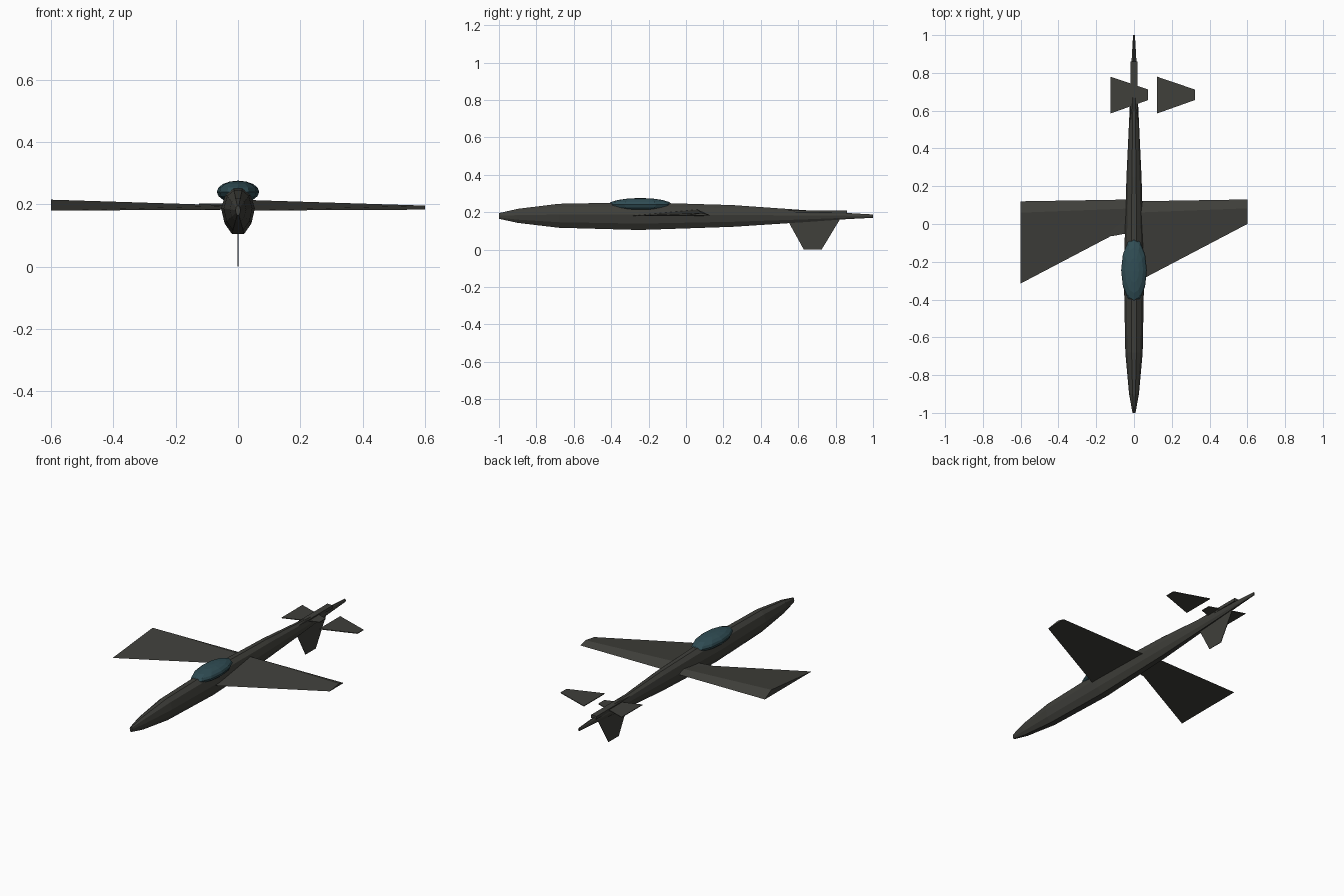
import bpy, bmesh
from mathutils import Matrix

if "Cube" in bpy.data.objects:
    bpy.data.objects.remove(bpy.data.objects["Cube"])


def material(name, rgb):
    m = bpy.data.materials.new(name)
    m.diffuse_color = (*rgb, 1)
    m.use_nodes = True
    m.node_tree.nodes["Principled BSDF"].inputs["Base Color"].default_value = m.diffuse_color
    return m


GREY = material("dark_grey", (0.05, 0.05, 0.043))
TEAL = material("canopy_teal", (0.03, 0.075, 0.09))


def finish(name, bm, mat):
    bmesh.ops.recalc_face_normals(bm, faces=bm.faces)
    mesh = bpy.data.meshes.new(name)
    bm.to_mesh(mesh)
    bm.free()
    ob = bpy.data.objects.new(name, mesh)
    bpy.context.collection.objects.link(ob)
    mesh.materials.append(mat)
    return ob


def loft(name, rings, mat=GREY):
    bm = bmesh.new()
    rows = [[bm.verts.new(p) for p in r] for r in rings]
    n = len(rows[0])
    for a, b in zip(rows, rows[1:]):
        for i in range(n):
            bm.faces.new((a[i], a[(i + 1) % n], b[(i + 1) % n], b[i]))
    bm.faces.new(rows[0])
    bm.faces.new(rows[-1])
    return finish(name, bm, mat)


# Fuselage: faceted cross-section (half width, height fraction) along y
half = [(0.36, 0), (0.8, 0.23), (1, 0.55), (0.75, 0.86), (0.28, 1)]
section = half + [(-x, z) for x, z in reversed(half)]
stations = [  # y, half width, bottom, top
    (-1, 0.008, 0.165, 0.195), (-0.9, 0.026, 0.143, 0.218),
    (-0.68, 0.046, 0.117, 0.245), (-0.25, 0.054, 0.105, 0.253),
    (0.25, 0.040, 0.122, 0.238), (0.65, 0.021, 0.148, 0.21),
    (0.86, 0.013, 0.163, 0.196), (1, 0.005, 0.170, 0.188)]
loft("fuselage", [[(w * x, y, lo + (hi - lo) * z) for x, z in section]
                  for y, w, lo, hi in stations])

# Wings: the same tapered wedge panel, repeated by sliding it sideways
root = [(-0.315, 0.180), (0.06, 0.215), (0.12, 0.181)]
tip = [(0.0, 0.183), (0.083, 0.196), (0.13, 0.183)]
for name, x0 in (("right_wing", 0), ("left_wing", -0.6)):
    loft(name, [[(x0 + x, y, z) for y, z in prof]
                for x, prof in ((0, root), (0.6, tip))])

# Small fillet where the left wing meets the body
loft("wing_fillet", [[(x, y, 0.184), (x, 0.08, 0.195), (x, 0.1, 0.184)]
                     for x, y in ((-0.12, -0.065), (-0.04, -0.05))])

# Tail planes: same trapezoid, also slid sideways
for name, x0 in (("right_tailplane", 0.122), ("left_tailplane", -0.125)):
    loft(name, [[(x0 + x, a, z), (x0 + x, b, z), (x0 + x, b, z + 0.004), (x0 + x, a, z + 0.004)]
                for x, a, b, z in ((0, 0.585, 0.78, 0.198), (0.2, 0.656, 0.712, 0.198))])

# Ventral fin
loft("ventral_fin", [[(-0.0015, a, z), (0.0015, a, z), (0.0015, b, z), (-0.0015, b, z)]
                     for z, a, b in ((0, 0.63, 0.725), (0.19, 0.525, 0.84))])

# Tail boom spine
loft("tail_spine", [[(-0.018, y, 0.19), (0.018, y, 0.19), (0.018, y, 0.208), (-0.018, y, 0.208)]
                    for y in (0.5, 0.86)])

# Canopy: low-poly ellipsoid
bm = bmesh.new()
bmesh.ops.create_uvsphere(bm, u_segments=12, v_segments=8, radius=1)
bm.transform(Matrix.Translation((0, -0.245, 0.24)) @ Matrix.Diagonal((0.068, 0.17, 0.036, 1)))
finish("canopy", bm, TEAL)
